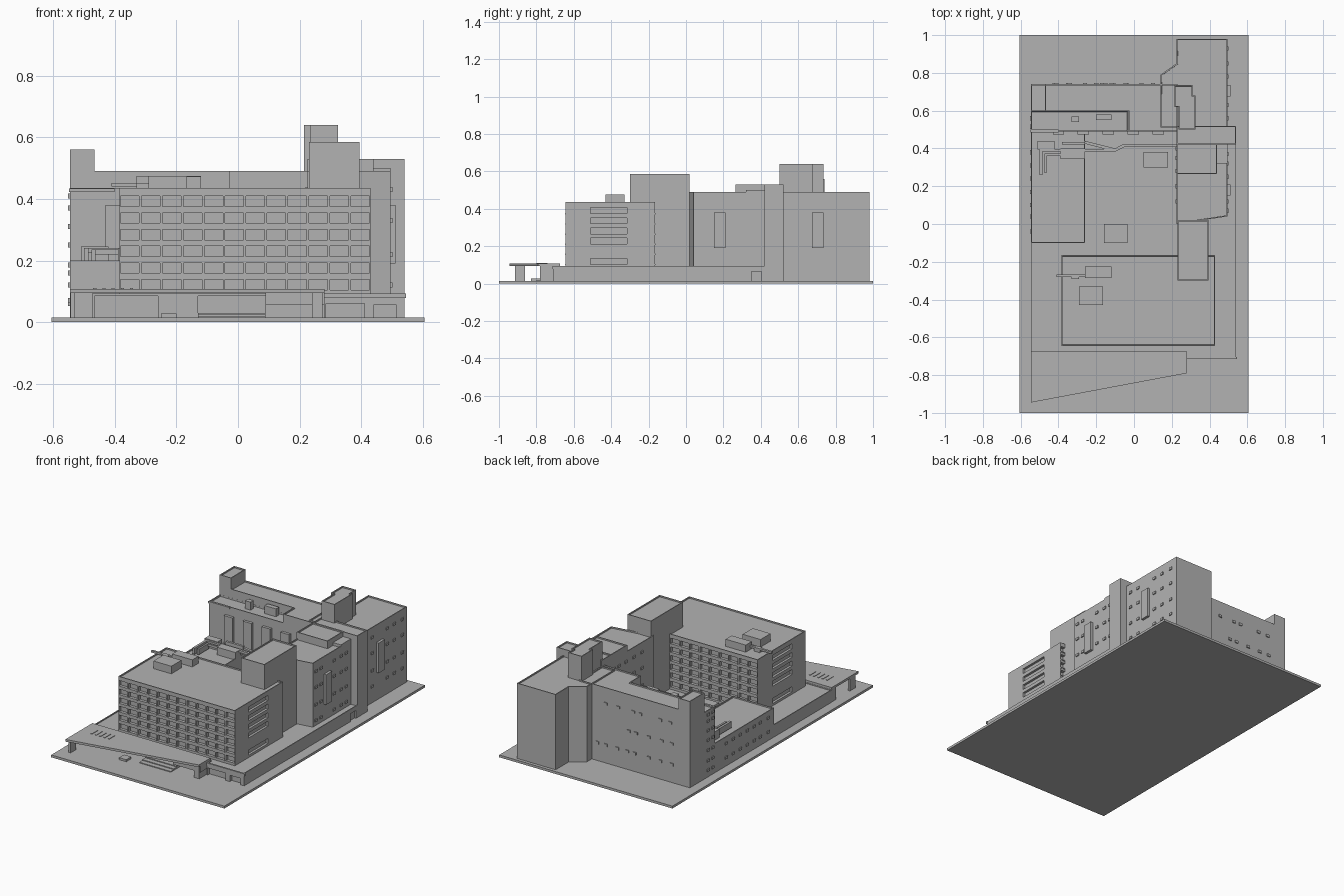
import bpy, bmesh

if "Cube" in bpy.data.objects:
    bpy.data.objects.remove(bpy.data.objects["Cube"])

grey = bpy.data.materials.new("concrete grey")
grey.diffuse_color = (0.45, 0.45, 0.45, 1)
grey.use_nodes = True
grey.node_tree.nodes["Principled BSDF"].inputs["Base Color"].default_value = grey.diffuse_color


def finish(name, bm):
    bmesh.ops.recalc_face_normals(bm, faces=bm.faces)
    me = bpy.data.meshes.new(name)
    bm.to_mesh(me)
    bm.free()
    me.materials.append(grey)
    ob = bpy.data.objects.new(name, me)
    bpy.context.collection.objects.link(ob)
    return ob


def prism(name, pts, z0, z1, parapet=0.0):
    """Upright prism from a plan outline, optionally with a parapet rim."""
    bm = bmesh.new()
    base = bm.faces.new([bm.verts.new((x, y, z0)) for x, y in pts])
    ext = bmesh.ops.extrude_face_region(bm, geom=[base])["geom"]
    bmesh.ops.translate(bm, vec=(0, 0, z1 - z0),
                        verts=[v for v in ext if isinstance(v, bmesh.types.BMVert)])
    bmesh.ops.recalc_face_normals(bm, faces=bm.faces)
    if parapet:
        top = next(f for f in bm.faces if f.normal.z > 0.9)
        bmesh.ops.inset_region(bm, faces=[top], thickness=0.008)
        bmesh.ops.inset_region(bm, faces=[top], thickness=0.0004)
        bmesh.ops.translate(bm, vec=(0, 0, -parapet), verts=top.verts)
    return finish(name, bm)


def rect(x0, x1, y0, y1):
    return [(x0, y0), (x1, y0), (x1, y1), (x0, y1)]


def box(name, x0, x1, y0, y1, z0, z1, parapet=0.0):
    return prism(name, rect(x0, x1, y0, y1), z0, z1, parapet)


def boxes(name, items):
    """Many boxes (x0, x1, y0, y1, z0, z1) in one object."""
    bm = bmesh.new()
    for x0, x1, y0, y1, z0, z1 in items:
        vs = bmesh.ops.create_cube(bm, size=1)["verts"]
        bmesh.ops.scale(bm, vec=(x1 - x0, y1 - y0, z1 - z0), verts=vs)
        bmesh.ops.translate(bm, vec=((x0 + x1) / 2, (y0 + y1) / 2, (z0 + z1) / 2), verts=vs)
    return finish(name, bm)


def cut(ob, items):
    """Cut box-shaped recesses out of an object."""
    cutter = boxes("window_cutter", items)
    cutter.hide_render = True
    mod = ob.modifiers.new("cut", "BOOLEAN")
    mod.operation, mod.solver, mod.object = "DIFFERENCE", "EXACT", cutter
    bpy.context.view_layer.objects.active = ob
    bpy.ops.object.modifier_apply(modifier=mod.name)
    bpy.data.objects.remove(cutter)


def windows_x(name, x, ys, zs, d=0.006):
    """Small window boxes on a wall facing +x or -x."""
    boxes(name, [(x - d, x + d, y - .011, y + .011, z - .008, z + .008) for y in ys for z in zs])


def windows_y(name, y, xs, zs, d=0.006):
    boxes(name, [(x - .011, x + .011, y - d, y + d, z - .008, z + .008) for x in xs for z in zs])


G = 0.015   # ground level
P = 0.093   # podium roof level

# Ground slab and podium
box("ground_slab", -.605, .605, -1, 1, 0, G)
podium = prism("podium", [(-.545, -.68), (.28, -.68), (.28, -.71), (.54, -.71),
                          (.54, .50), (-.545, .50)], G, P, .006)
cut(podium, [(.285, .41, -.72, -.69, .01, .06), (.44, .515, -.72, -.69, .01, .055),
             (.53, .55, .35, .405, .01, .065), (-.465, -.26, -.70, -.66, .01, .085),
             (-.13, .09, -.70, -.66, .03, .085)])
box("podium_ledge", .28, .545, -.715, -.705, .078, P)

# Front tower with window grid front and back, wide windows on the ends
tower = box("front_tower", -.385, .43, -.645, -.165, P - .01, .435, .008)
pitch = .815 / 12
sills = [(.102, .138), (.158, .192), (.211, .247), (.265, .301), (.32, .355), (.374, .41)]
recess = []
for c in range(12):
    x = -.385 + c * pitch
    for a, b in sills:
        for y0, y1 in ((-.66, -.625), (-.185, -.15)):
            recess.append((x + .004, x + pitch - .004, y0, y1, a, b))
for i, (a, b) in enumerate(sills):
    if i != 1:
        for x0, x1 in ((-.40, -.37), (.415, .445)):
            recess.append((x0, x1, -.51, -.315, a, b - .004))
cut(tower, recess)
boxes("tower_window_sills", [(-.383 + c * pitch, -.387 + (c + 1) * pitch, y - .004, y + .004, a - .004, a + .002)
                             for c in range(12) for a, b in sills for y in (-.643, -.167)])
boxes("tower_roof_units", [(-.29, -.165, -.43, -.33, .425, .475), (-.26, -.12, -.285, -.225, .425, .472),
                           (-.41, -.25, -.281, -.268, .44, .452), (-.33, -.29, -.29, -.265, .425, .452)])

# Lift core and right wing
box("lift_core", .23, .395, -.30, .02, P - .01, .585, .008)
prism("right_wing", [(.225, 0), (.495, .04), (.495, .52), (.225, .52)], G, .49, .008)
box("stair_tower", .225, .54, .42, .52, G, .53, .008)
box("right_wing_penthouse", .225, .44, .265, .43, .47, .53, .008)
box("right_wing_roof_unit", .44, .495, .32, .42, .47, .50)
prism("rear_right_block", [(.14, .51), (.495, .51), (.495, .98), (.225, .98),
                           (.225, .85), (.14, .79)], G, .49, .008)
prism("roof_tower", [(.235, .50), (.325, .50), (.325, .68), (.31, .68), (.31, .735),
                     (.215, .735), (.215, .62), (.235, .62)], .47, .64, .008)
boxes("right_bays", [(.49, .511, y, y + .06, .19, .38) for y in (.15, .675)])

# Rear wing with lower terrace, corner tower and tall bays
prism("rear_wing", [(-.545, .595), (-.03, .595), (-.03, .49), (.23, .49),
                    (.23, .74), (-.545, .74)], G, .49, .008)
box("rear_wing_terrace", -.545, -.03, .49, .60, G, .435, .01)
box("terrace_cornice", -.548, -.40, .484, .50, .422, .434)
box("corner_tower", -.545, -.465, .595, .74, .47, .56, .008)
boxes("terrace_roof_units", [(-.33, -.29, .54, .57, .42, .475), (-.20, -.12, .55, .58, .42, .475)])
boxes("courtyard_bays", [(-.43 + i * .132, -.37 + i * .132, .473, .50, .10 if i else .20, .38)
                         for i in range(5)])

# Left wing, its roof plant and ducts
box("left_wing", -.545, -.26, -.10, .495, G, .20, .008)
boxes("roof_plant", [(-.51, -.42, .395, .44, .19, .245), (-.39, -.26, .345, .40, .19, .24),
                     (-.38, -.26, .42, .435, .19, .25), (.05, .18, .30, .38, .08, .15),
                     (-.16, -.035, -.10, 0, .08, .13)])
boxes("ducts", [(-.50, -.10, .383, .398, .225, .24), (-.50, -.485, .26, .398, .20, .24),
                (-.475, -.463, .27, .37, .20, .235), (-.475, -.26, .36, .372, .22, .235)])
prism("duct_bend", [(-.26, .425), (-.10, .383), (-.05, .408), (.225, .408), (.225, .422),
                    (-.06, .422), (-.10, .40), (-.26, .44)], .225, .24)

# Small windows
rows = (.12, .22, .33, .43)
windows_x("right_rear_windows", .495, (.56, .63, .78, .85, .93), rows)
windows_x("right_front_windows", .495, (.07, .12, .25, .32, .37), rows)
windows_x("courtyard_windows", .225, (.12, .20, .28, .35, .40), rows)
windows_x("left_rear_windows", -.545, (.515, .56), (.06, .12, .185, .25, .31, .37, .41))
windows_x("left_wing_windows", -.545, (-.04, .04, .10, .17, .24, .31, .38), (.07, .16))
windows_y("back_windows_top", .74, (.04, -.045, -.15, -.20, -.34, -.41), (.39,))
windows_y("back_windows_middle", .74, (-.12, -.17, -.26, -.35, -.42), (.26,))
windows_y("back_windows_bottom", .74, (.10, .04, -.04, -.11, -.16, -.26, -.34, -.42), (.13,))

# Entrance canopy, supports and steps
prism("entrance_canopy", [(-.545, -.945), (.28, -.79), (.28, -.675), (-.545, -.675)], .094, .108)
boxes("canopy_slats", [(-.47 + i * .03, -.46 + i * .03, -.80, -.74, .107, .111) for i in range(5)])
boxes("canopy_supports", [(-.543, -.53, -.915, -.86, G, .095), (-.543, -.47, -.72, -.68, G, .095),
                          (.24, .275, -.78, -.70, G, .095)])
box("canopy_end_beam", .09, .28, -.775, -.68, .055, .095)
boxes("entrance_steps", [(-.13, .09, -.80 + i * .03, -.67, .01, .02 + i * .005) for i in range(3)])
box("entrance_planter", -.25, -.20, -.83, -.78, .01, .028)
